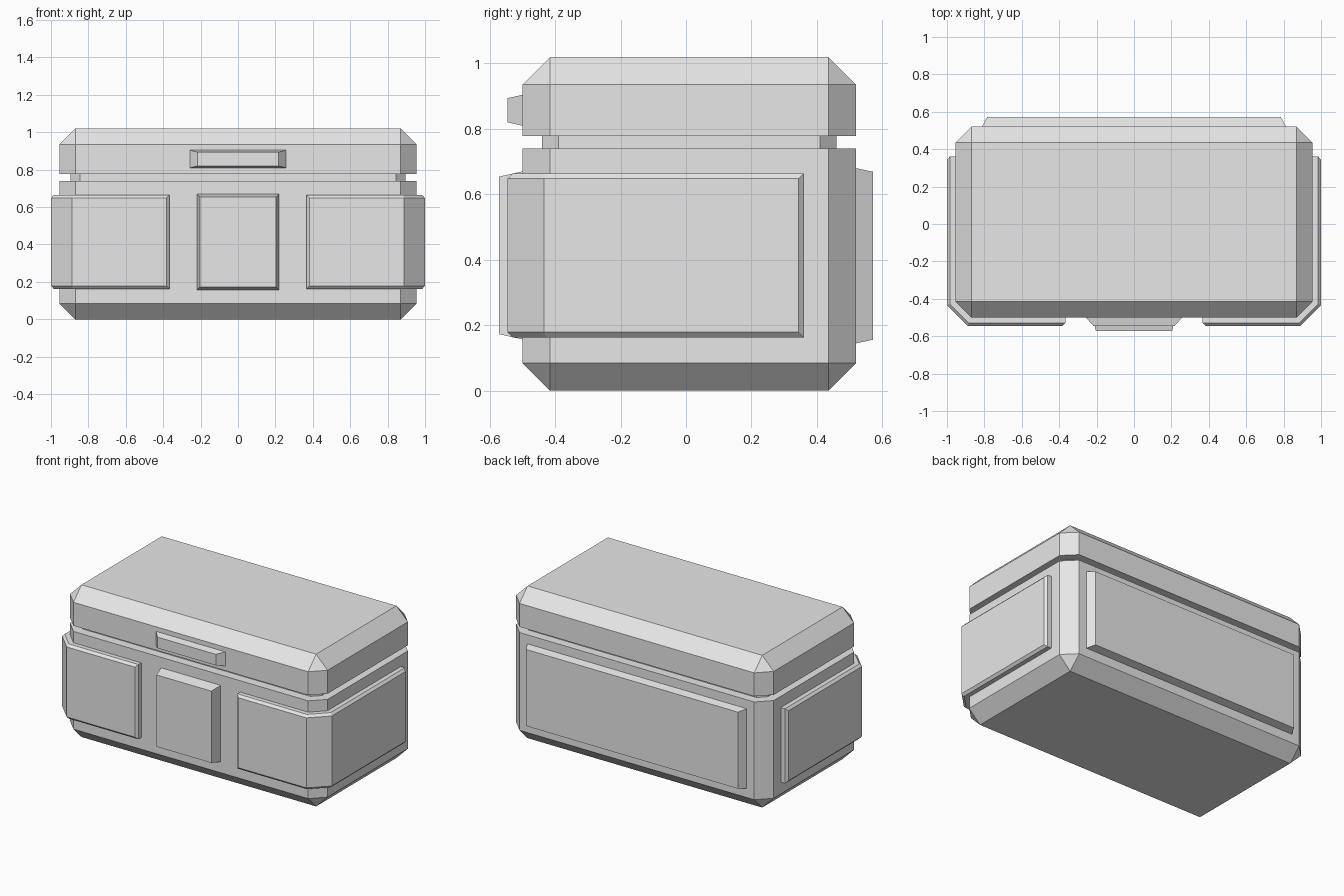
import bpy
import bmesh

if "Cube" in bpy.data.objects:
    bpy.data.objects.remove(bpy.data.objects["Cube"], do_unlink=True)

grey = bpy.data.materials.new("plain grey")
grey.use_nodes = True
grey.diffuse_color = (0.8, 0.8, 0.8, 1)
grey.node_tree.nodes["Principled BSDF"].inputs["Base Color"].default_value = (0.8, 0.8, 0.8, 1)

HX, FRONT, BACK, CUT = 0.955, -0.5, 0.52, 0.085   # main box extents and its chamfer


def loft(name, rings, strip_caps=False):
    """Join equal-length point rings into a closed, flat-shaded solid."""
    bm = bmesh.new()
    loops = [[bm.verts.new(p) for p in ring] for ring in rings]
    n = len(loops[0])
    for a, b in zip(loops, loops[1:]):
        for i in range(n):
            j = (i + 1) % n
            bm.faces.new((a[i], a[j], b[j], b[i]))
    for cap in (loops[0], loops[-1]):
        if strip_caps:   # bent caps are made of one quad per path segment
            for i in range(n // 2 - 1):
                bm.faces.new((cap[i], cap[i + 1], cap[n - 2 - i], cap[n - 1 - i]))
        else:
            bm.faces.new(cap)
    bmesh.ops.remove_doubles(bm, verts=bm.verts, dist=0.0005)
    bmesh.ops.recalc_face_normals(bm, faces=bm.faces)
    mesh = bpy.data.meshes.new(name)
    bm.to_mesh(mesh)
    bm.free()
    mesh.materials.append(grey)
    obj = bpy.data.objects.new(name, mesh)
    bpy.context.collection.objects.link(obj)
    return obj


def octagon(z, inset=0.0, c=CUT):
    """Horizontal box outline with cut corners; c = 0 gives a plain rectangle."""
    x, y0, y1 = HX - inset, FRONT + inset, BACK - inset
    return [(x - c, y0, z), (x, y0 + c, z), (x, y1 - c, z), (x - c, y1, z),
            (c - x, y1, z), (-x, y1 - c, z), (-x, y0 + c, z), (c - x, y0, z)]


def plate(name, y0, y1, hx0, hx1, z0, z1, taper):
    """Raised plate on the front or back with sloping sides."""
    def rect(y, hx, t):
        return [(-hx, y, z0 + t), (hx, y, z0 + t), (hx, y, z1 - t), (-hx, y, z1 - t)]
    return loft(name, [rect(y0, hx0, 0), rect(y1, hx1, taper)])


def wrap_ring(d, trim):
    """Outline of the corner panel at distance d outside the box."""
    k = 0.414 * d
    path = [(0.367 + trim, FRONT - d), (HX - CUT + k, FRONT - d),
            (HX + d, FRONT + CUT - k), (HX + d, 0.36 - trim)]
    low = [(x, y, 0.163 + trim) for x, y in path]
    high = [(x, y, 0.664 - trim) for x, y in reversed(path)]
    return low + high


# Box, recessed seam and lid
loft("box_body", [octagon(0, CUT, 0), octagon(CUT), octagon(0.74)])
loft("lid_seam", [octagon(0.735, 0.06, 0.05), octagon(0.783, 0.06, 0.05)])
loft("lid", [octagon(0.778), octagon(1.02 - CUT), octagon(1.02, CUT, 0)])

# Panels wrapping both front corners
panel = loft("corner_panels", [wrap_ring(-0.005, 0), wrap_ring(0.03, 0), wrap_ring(0.045, 0.016)], True)
panel.modifiers.new("Mirror", "MIRROR").use_axis[0] = True

# Front plate, lid handle and back panel
plate("front_plate", FRONT, -0.572, 0.22, 0.204, 0.157, 0.67, 0.016)
plate("lid_handle", FRONT, -0.545, 0.257, 0.217, 0.81, 0.904, 0.01)
plate("back_panel", BACK, 0.572, 0.813, 0.785, 0.145, 0.68, 0.011)
